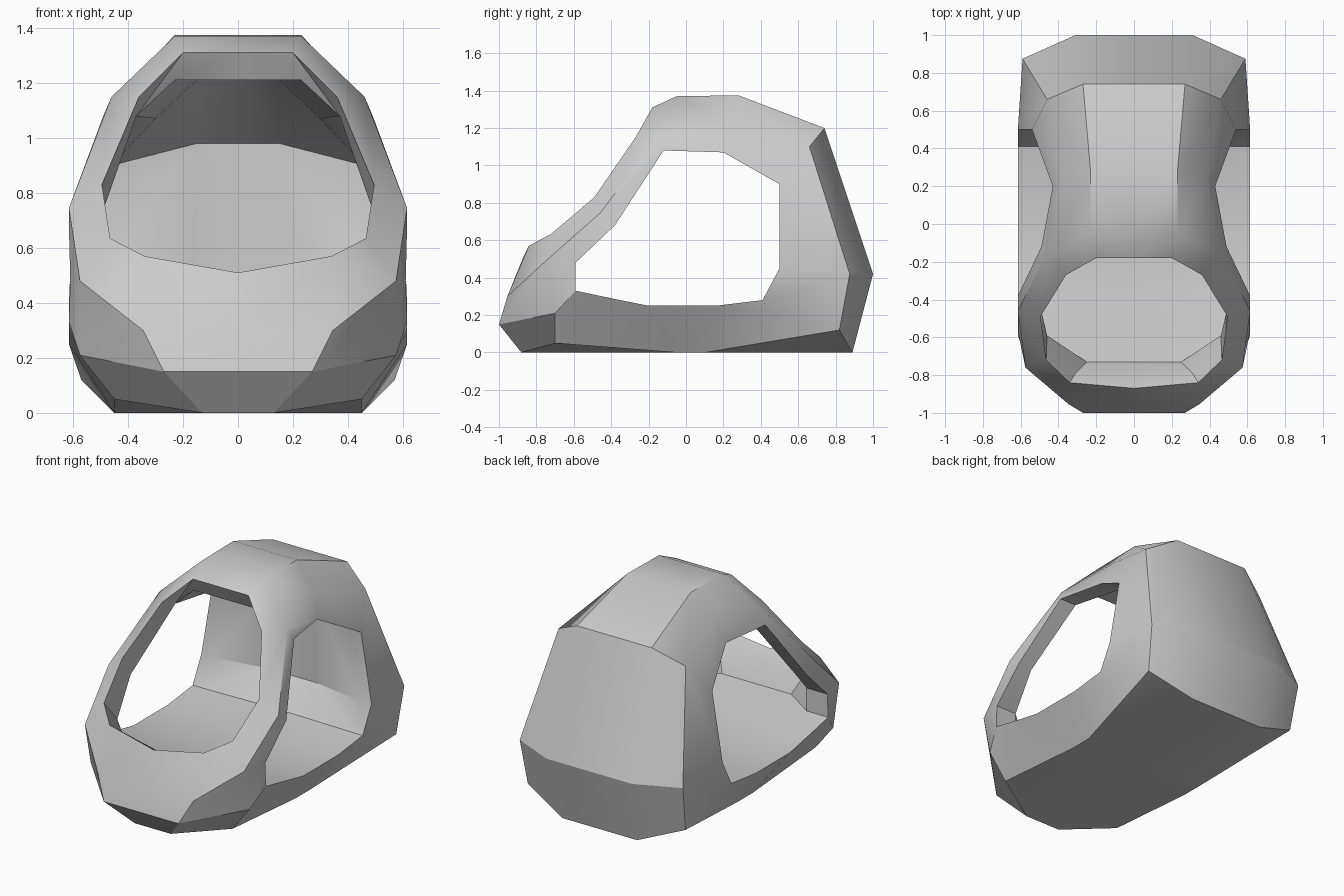
import bpy, bmesh, math

if "Cube" in bpy.data.objects:
    bpy.data.objects.remove(bpy.data.objects["Cube"])

# Half shell as stations running around the side window.
# None repeats the previous station's point, which makes a triangle fan.
# Outer loop beside the centre line (also carries the front opening's edge)
inner = [(.13, -.88, 0), (.27, -1, .15), (.345, -.955, .30), (.34, -.84, .57),
         (.465, -.72, .635), (.495, -.49, .83), (.36, -.27, 1.15), (.2, -.18, 1.31),
         (.23, -.05, 1.37), (.23, .28, 1.375), (.27, .74, 1.2), (.31, 1, .42),
         (.27, .89, 0), (.2, .1, 0), (.2, -.05, 0)]
# Shoulder ridge
ridge = [(.45, -.7, .05), (.575, -.7, .21), (.575, -.76, .48), None,
         None, (.615, -.46, .745), (.46, -.15, 1.15), None,
         None, (.38, .25, 1.21), (.46, .66, 1.1), (.59, .875, .42),
         (.57, .82, .12), (.45, .1, 0), (.45, -.05, 0)]
# Side window edge
window = [(.615, -.4, .29), (.615, -.59, .33), (.61, -.59, .48), None,
          None, (.615, -.38, .68), (.49, -.12, 1.08), None,
          None, (.43, .2, 1.07), (.54, .5, .9), (.615, .5, .45),
          (.615, .41, .28), (.615, .16, .25), (.615, -.2, .25)]
# Window reveal runs straight inwards to these x values
reveal_x = [.5, .46, .46, 0, 0, .51, .37, 0, 0, .3, .46, .54, .54, .5, .5]
reveal = [p and (x, p[1], p[2]) for p, x in zip(window, reveal_x)]
# Cabin lining: floor, chest pocket, brow, ceiling and back wall
OPEN_FROM, OPEN_TO = 3, 7           # stations spanned by the front opening
lining = ([(.17, -.4, .28), (.25, -.73, .33), (.31, -.79, .46)]
          + inner[OPEN_FROM:OPEN_TO + 1]
          + [(.23, -.13, 1.21), (.14, .2, 1.22), (.15, .57, .98), (.17, .56, .45),
             (.17, .42, .28), (.17, .16, .25), (.17, -.2, .25)])


def centre_of(points):
    mid = [(0, y, z) for _, y, z in points]
    mid[OPEN_FROM] = (0, -.87, .51)     # dipped lip of the front opening
    return mid


def add_strips(bm, columns):
    """Join neighbouring loops with faces, leaving the front opening free."""
    loops = []
    for points in columns:
        verts = []
        for p in points:
            verts.append(bm.verts.new(p) if p else verts[-1])
        loops.append(verts)
    n = len(columns[0])
    for c in range(len(loops) - 1):
        for s in range(n):
            if c == 0 and OPEN_FROM <= s < OPEN_TO:
                continue
            t = (s + 1) % n
            corners = [loops[c][s], loops[c + 1][s], loops[c + 1][t], loops[c][t]]
            corners = list(dict.fromkeys(corners))
            if len(corners) > 2:
                bm.faces.new(corners)


bm = bmesh.new()
add_strips(bm, [centre_of(inner), inner, ridge, window])        # outside
add_strips(bm, [centre_of(lining), lining, reveal, window])     # inside
bmesh.ops.delete(bm, geom=[v for v in bm.verts if not v.link_faces], context='VERTS')

# Mirror to the other side and weld into one closed body
copy = bmesh.ops.duplicate(bm, geom=bm.verts[:] + bm.edges[:] + bm.faces[:])
for v in [g for g in copy["geom"] if isinstance(g, bmesh.types.BMVert)]:
    v.co.x *= -1
bmesh.ops.remove_doubles(bm, verts=bm.verts, dist=1e-4)
bmesh.ops.recalc_face_normals(bm, faces=bm.faces)
mesh = bpy.data.meshes.new("cabin_shell")
bm.to_mesh(mesh)
bm.free()

shell = bpy.data.objects.new("cabin_shell", mesh)
bpy.context.collection.objects.link(shell)
bpy.context.view_layer.objects.active = shell
shell.select_set(True)
bpy.ops.object.shade_smooth_by_angle(angle=math.radians(32))

# Keep the roof-to-back bend, back wall and chest corners soft
sharp = mesh.attributes.get("sharp_edge")
for e in mesh.edges:
    a, b = (mesh.vertices[i].co for i in e.vertices)
    roof = all(p.y > .45 and .85 < p.z < 1.25 for p in (a, b))
    chest = all(p.y < -.7 and .25 < p.z < .5 for p in (a, b))
    if sharp and (roof or chest):
        sharp.data[e.index].value = False
